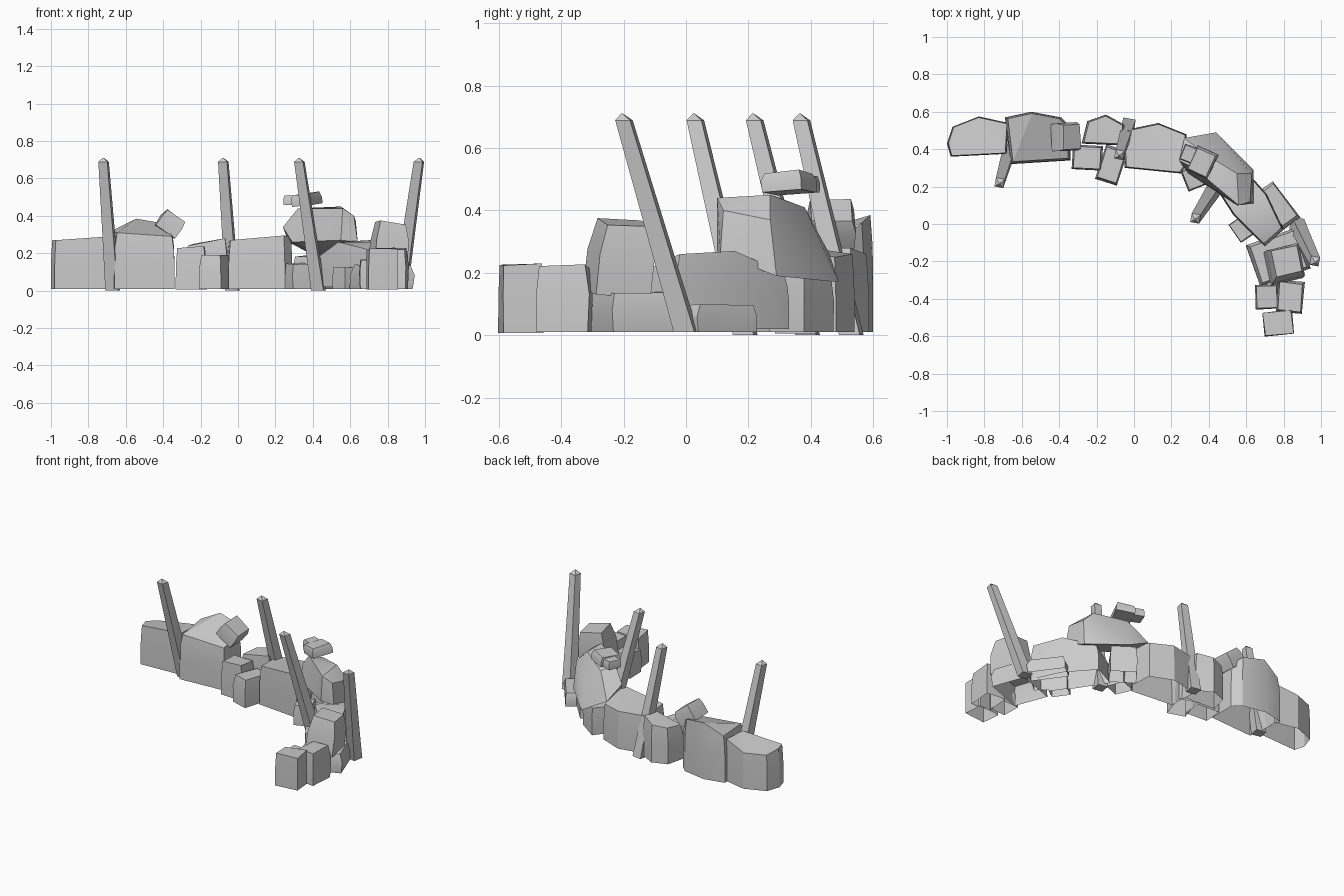
import bpy, bmesh, math, random
from mathutils import Vector, Euler

if "Cube" in bpy.data.objects:
    bpy.data.objects.remove(bpy.data.objects["Cube"])

random.seed(4)


def finish(name, bm):
    bmesh.ops.recalc_face_normals(bm, faces=bm.faces[:])
    me = bpy.data.meshes.new(name)
    bm.to_mesh(me)
    bm.free()
    ob = bpy.data.objects.new(name, me)
    bpy.context.collection.objects.link(ob)
    bpy.ops.object.select_all(action='DESELECT')
    ob.select_set(True)
    bpy.context.view_layer.objects.active = ob
    bpy.ops.object.shade_smooth_by_angle(angle=math.radians(28))
    return ob


def loft(name, rings, bottom=True):
    bm = bmesh.new()
    rows = [[bm.verts.new(p) for p in r] for r in rings]
    n = len(rows[0])
    for a, b in zip(rows, rows[1:]):
        for i in range(n):
            j = (i + 1) % n
            bm.faces.new((a[i], a[j], b[j], b[i]))
    if bottom:
        bm.faces.new(rows[0][::-1])
    top = bm.faces.new(rows[-1])
    if n > 4:
        bmesh.ops.triangulate(bm, faces=[top])
    return finish(name, bm)


def boulder(name, outline, z0=0.01, top=0.9):
    """Large ground rock, open below: outline points carry (x, y, top height)."""
    c = sum((Vector(p[:2]) for p in outline), Vector((0, 0))) / len(outline)

    def ring(scale, f):
        return [((*(c + (Vector(p[:2]) - c) * scale), z0 + (p[2] - z0) * f)) for p in outline]
    return loft(name, [ring(1, 0), ring(1, 0.5), ring(0.98, 0.75), ring(top, 1)], bottom=False)


def stone(name, centre, size, rot=(0, 0, 0), top=0.88):
    """Small worn block with a slight belly and uneven corners; open below on the ground."""
    e = Euler([math.radians(a) for a in rot])
    rings = []
    for z, s in ((-0.5, 0.99), (0.05, 1.0), (0.5, top)):
        ring = []
        for x, y in ((-.5, -.5), (.5, -.5), (.5, .5), (-.5, .5)):
            j = random.uniform(0.96, 1.03)
            dz = random.uniform(-0.08, 0) if z == 0.5 else 0
            p = Vector((x * s * j * size[0], y * s * j * size[1], (z + dz) * size[2]))
            p.rotate(e)
            ring.append(p + Vector(centre))
        rings.append(ring)
    return loft(name, rings, bottom=centre[2] > 0.2)


def stake(name, base, tip):
    """Leaning square post, thicker at the foot, with a blunt point."""
    base, tip = Vector(base), Vector(tip)
    rings = []
    for t, r in ((0, 0.048), (0.3, 0.043), (0.97, 0.034), (1, 0.004)):
        c = base.lerp(tip, t)
        rings.append([c + Vector((math.cos(a), math.sin(a), 0)) * r
                      for a in (k * math.pi / 2 + 0.6 for k in range(4))])
    return loft(name, rings)


# Large wall rocks, from the left end round to the right
boulder("left_end_rock", [(-.98, .36, .27), (-.68, .375, .29), (-.67, .54, .29),
                          (-.83, .575, .25), (-.97, .52, .25), (-1, .43, .27)], top=.95)
boulder("tall_left_rock", [(-.66, .32, .31), (-.34, .34, .29), (-.34, .52, .32),
                           (-.39, .57, .36), (-.55, .60, .385), (-.69, .57, .32)], top=.92)
boulder("rear_round_rock", [(-.28, .43, .24), (-.06, .42, .28), (-.05, .53, .28),
                            (-.15, .585, .26), (-.25, .55, .25)])
boulder("middle_rock", [(-.05, .30, .27), (.25, .27, .295), (.29, .33, .29),
                        (.28, .48, .25), (.13, .54, .26), (-.06, .50, .26)], top=.95)
boulder("curve_rock", [(.70, -.12, .22), (.80, -.03, .26), (.71, .16, .27),
                       (.56, .33, .20), (.40, .25, .17), (.53, .05, .26)], .02, .93)

# Big tilted slab resting on the bend
bm = bmesh.new()
for p in [(.56, .10, .44), (.55, .10, .27), (.64, .11, .26), (.62, .12, .40),
          (.32, .30, .44), (.37, .38, .41), (.55, .27, .45), (.63, .27, .37),
          (.44, .49, .17), (.64, .29, .19), (.24, .34, .34), (.27, .46, .26), (.29, .27, .26)]:
    bm.verts.new(p)
bmesh.ops.convex_hull(bm, input=bm.verts[:])
finish("bend_top_rock", bm)

# Small stones filling and topping the wall
stone("tilted_cap_stone", (-.36, .465, .36), (.13, .15, .11), (0, 35, 3))
stone("front_filler_stone", (-.25, .355, .125), (.16, .13, .24), (0, 0, -3))
stone("leaning_filler_stone", (-.12, .315, .105), (.12, .19, .19), (0, 0, -18))
stone("bend_front_stone", (.325, .25, .08), (.12, .12, .14), (0, 0, 22))
stone("bend_rear_stone", (.40, .37, .10), (.17, .14, .18), (0, 0, -35))
stone("cap_pebble_large", (.365, .33, .49), (.12, .14, .065), (4, -5, -25))
stone("cap_pebble_small", (.29, .375, .485), (.07, .09, .055), (0, 0, -22))
stone("outer_slab", (.77, .10, .055), (.24, .11, .09), (0, 0, -53))
stone("inner_pebble", (.57, -.03, .07), (.08, .12, .12), (0, 0, 35))
stone("lower_right_stone", (.77, -.175, .075), (.28, .23, .13), (0, 0, 20))
stone("upper_right_stone", (.81, -.21, .25), (.18, .18, .24), (-5, 5, 12), .78)
stone("end_inner_stone", (.71, -.39, .09), (.12, .13, .16), (0, 0, 2))
stone("end_outer_stone", (.835, -.39, .12), (.14, .17, .22), (0, 0, -5))
stone("right_end_stone", (.77, -.53, .12), (.16, .13, .225), (0, 0, 6), .95)

# Leaning wooden stakes
for i, (b, t) in enumerate([((-.67, .39, 0), (-.72, .215, .71)),
                            ((-.03, .53, 0), (-.08, .365, .71)),
                            ((.43, .19, 0), (.325, .025, .71)),
                            ((.87, .0, .01), (.97, -.205, .71))]):
    stake(f"stake_{i + 1}", b, t)
